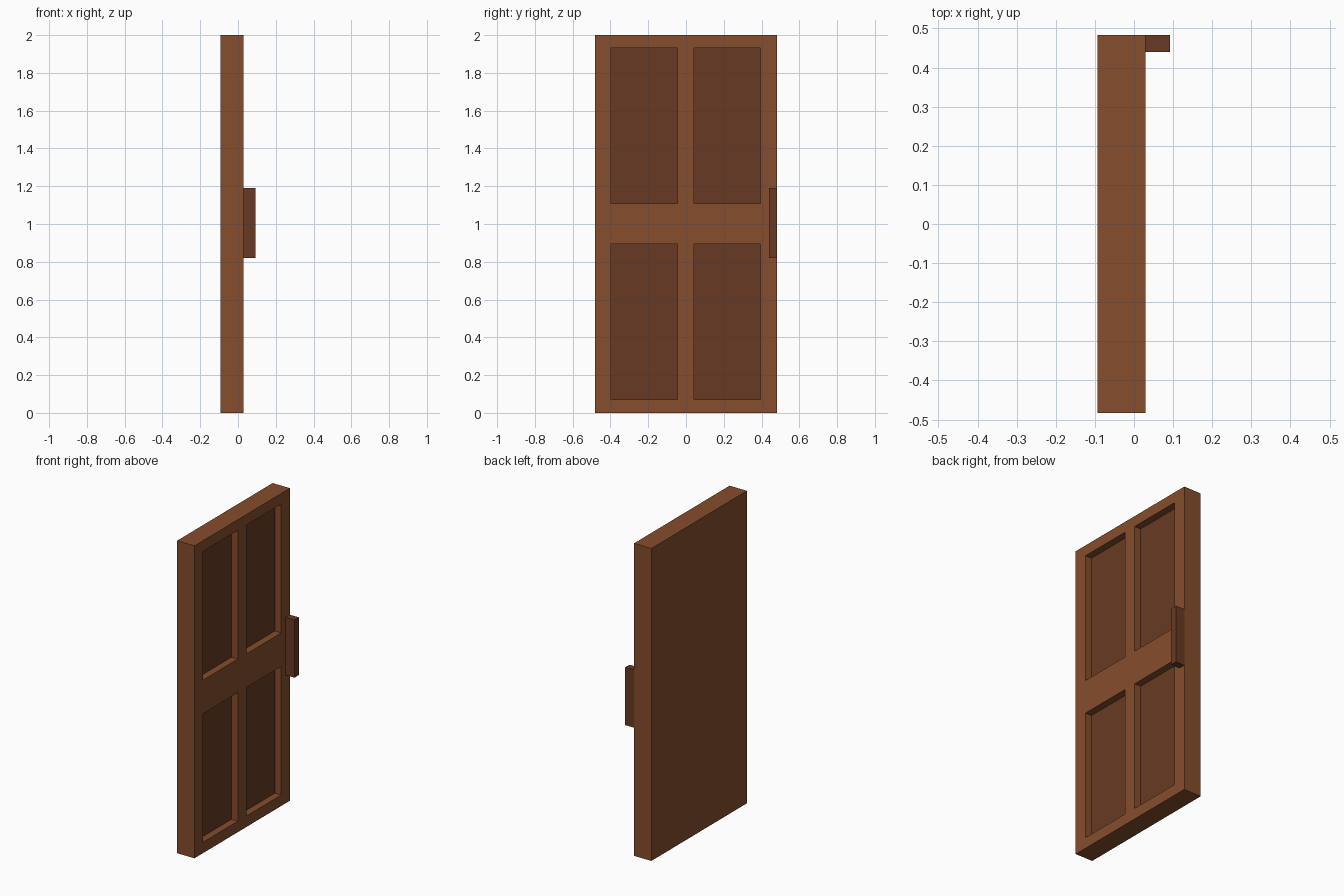
import bpy
import bmesh
from mathutils import Matrix, Vector

default = bpy.data.objects.get("Cube")
if default:
    bpy.data.objects.remove(default, do_unlink=True)


def material(name, color):
    mat = bpy.data.materials.new(name)
    mat.use_nodes = True
    mat.diffuse_color = color
    mat.node_tree.nodes["Principled BSDF"].inputs["Base Color"].default_value = color
    return mat


def box(low, high):
    low, high = Vector(low), Vector(high)
    bm = bmesh.new()
    bmesh.ops.create_cube(bm, size=1, matrix=Matrix.Translation((low + high) / 2)
                          @ Matrix.Diagonal((*(high - low), 1)))
    return bm


def finish(name, bm, mats):
    mesh = bpy.data.meshes.new(name)
    bm.normal_update()
    bm.to_mesh(mesh)
    bm.free()
    for mat in mats:
        mesh.materials.append(mat)
    obj = bpy.data.objects.new(name, mesh)
    bpy.context.collection.objects.link(obj)
    return obj


frame_wood = material("warm brown wood", (0.238, 0.074, 0.026, 1))
panel_wood = material("dark brown wood", (0.138, 0.042, 0.017, 1))

# Door slab, sliced along the borders of its four panels
FRONT, HALF_WIDTH = 0.03, 0.483
COLUMNS = [(-0.397, -0.045), (0.042, 0.394)]
ROWS = [(0.07, 0.893), (1.108, 1.932)]
bm = box((-0.093, -HALF_WIDTH, 0), (FRONT, HALF_WIDTH, 2))
for axis, spans in (((0, 1, 0), COLUMNS), ((0, 0, 1), ROWS)):
    for cut in (c for span in spans for c in span):
        bmesh.ops.bisect_plane(bm, geom=bm.verts[:] + bm.edges[:] + bm.faces[:],
                               plane_co=Vector(axis) * cut, plane_no=axis)


def in_panel(face):
    c = face.calc_center_median()
    return (c.x > FRONT - 0.001 and any(a < c.y < b for a, b in COLUMNS)
            and any(a < c.z < b for a, b in ROWS))


# Sunken panels with dark floors
bm.normal_update()
for face in [f for f in bm.faces if in_panel(f)]:
    floor = bmesh.ops.extrude_discrete_faces(bm, faces=[face])["faces"][0]
    bmesh.ops.translate(bm, verts=floor.verts, vec=(-0.045, 0, 0))
    floor.material_index = 1
finish("door_slab", bm, [frame_wood, panel_wood])

# Upright handle block at the edge of the door
finish("door_handle", box((FRONT, 0.44, 0.82), (0.092, HALF_WIDTH, 1.19)), [panel_wood])
